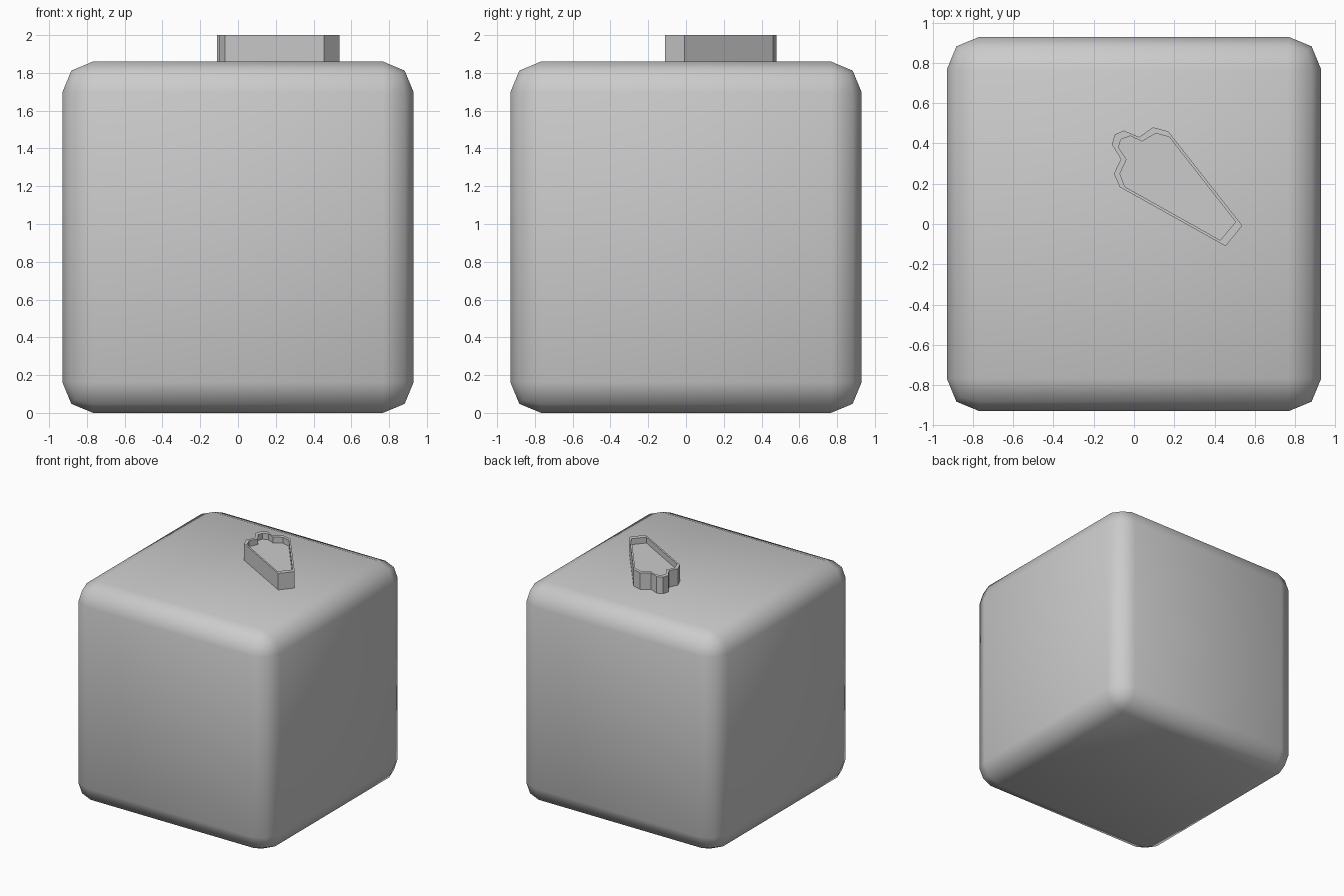
import bpy, bmesh

if "Cube" in bpy.data.objects:
    bpy.data.objects.remove(bpy.data.objects["Cube"])

def finish(bm, name, smooth):
    bmesh.ops.recalc_face_normals(bm, faces=bm.faces)
    for f in bm.faces:
        f.smooth = smooth
    me = bpy.data.meshes.new(name)
    bm.to_mesh(me)
    bm.free()
    ob = bpy.data.objects.new(name, me)
    bpy.context.collection.objects.link(ob)
    return ob

# Rounded block
bm = bmesh.new()
bmesh.ops.create_cube(bm, size=1.86)
bmesh.ops.translate(bm, verts=bm.verts, vec=(0, 0, 0.93))
bmesh.ops.bevel(bm, geom=bm.edges[:], offset=0.163, offset_type='OFFSET',
                segments=2, profile=0.5, affect='EDGES')
finish(bm, "rounded_block", True)

# Raised tapered badge with a scalloped end and a recessed top
outer = [(0.455, -0.11), (0.538, -0.008), (0.17, 0.46), (0.095, 0.48),
         (0.025, 0.432), (-0.05, 0.464), (-0.095, 0.445), (-0.11, 0.395),
         (-0.065, 0.322), (-0.1, 0.25), (-0.07, 0.183)]
inner = [(0.428, -0.08), (0.505, 0.01), (0.175, 0.432), (0.108, 0.45),
         (0.04, 0.41), (-0.018, 0.437), (-0.065, 0.42), (-0.077, 0.38),
         (-0.037, 0.32), (-0.07, 0.25), (-0.045, 0.185)]
bm = bmesh.new()
levels = [(outer, 1.85), (outer, 2.0), (inner, 2.0), (inner, 1.95)]
rings = [[bm.verts.new((x, y, z)) for x, y in pts] for pts, z in levels]
n = len(outer)
for a, b in zip(rings, rings[1:]):
    for i in range(n):
        j = (i + 1) % n
        bm.faces.new((a[i], a[j], b[j], b[i]))
bm.faces.new(rings[0][::-1])
bm.faces.new(rings[-1])
finish(bm, "raised_badge", False)
